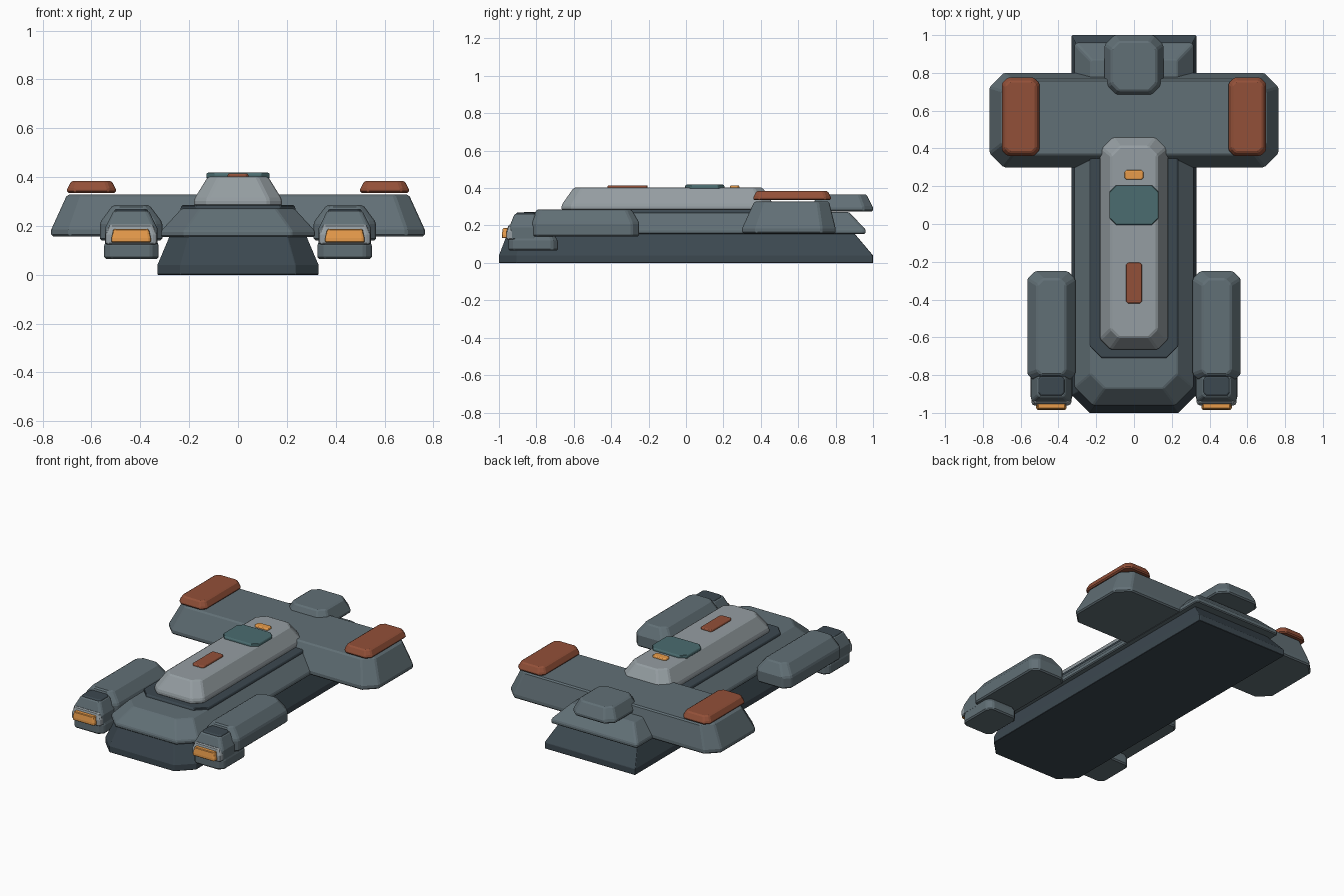
import bpy, bmesh

COLOURS = {
    "dark": (0.045, 0.065, 0.08, 1), "slate": (0.12, 0.16, 0.18, 1),
    "light": (0.30, 0.34, 0.36, 1), "rust": (0.29, 0.08, 0.04, 1),
    "orange": (0.80, 0.33, 0.07, 1), "teal": (0.07, 0.15, 0.16, 1),
}
MATS = {}
for key, col in COLOURS.items():
    MATS[key] = bpy.data.materials.new(key)
    MATS[key].diffuse_color = col


def outline(x0, x1, y0, y1, cf, cb):
    """Rectangle with front corners cut by cf and back corners cut by cb."""
    return [(x0 + cf, y0), (x1 - cf, y0), (x1, y0 + cf), (x1, y1 - cb),
            (x1 - cb, y1), (x0 + cb, y1), (x0, y1 - cb), (x0, y0 + cf)]


def slab(name, colour, x, y, z, inset=(0, 0, 0), cut=(0.02, 0.02), bevel=0.008):
    """Armour slab: straight rim z[0]..z[1], then a slope to z[2].
    inset = top inset at the sides, front and back."""
    sx, fy, by = inset
    bm = bmesh.new()
    base = outline(x[0], x[1], y[0], y[1], *cut)
    top = outline(x[0] + sx, x[1] - sx, y[0] + fy, y[1] - by,
                  cut[0] * 0.8, cut[1] * 0.8)
    rings = [[bm.verts.new((px, py, h)) for px, py in pts]
             for pts, h in ((base, z[0]), (base, z[1]), (top, z[2]))]
    bm.faces.new(rings[0][::-1])
    bm.faces.new(rings[2])
    for lo, hi in zip(rings, rings[1:]):
        for i in range(8):
            j = (i + 1) % 8
            bm.faces.new((lo[i], lo[j], hi[j], hi[i]))
    bmesh.ops.recalc_face_normals(bm, faces=bm.faces)
    mesh = bpy.data.meshes.new(name)
    bm.to_mesh(mesh)
    bm.free()
    mesh.materials.append(MATS[colour])
    obj = bpy.data.objects.new(name, mesh)
    bpy.context.collection.objects.link(obj)
    if bevel:
        mod = obj.modifiers.new("edge_bevel", 'BEVEL')
        mod.width, mod.segments = bevel, 1
        mod.limit_method = 'ANGLE'
    return obj


# Central hull stack
slab("lower_hull", "dark", (-0.33, 0.33), (-1, 1), (0, 0.04, 0.17),
     (0.055, 0.05, 0.11), (0.095, 0.004), 0.004)
slab("main_deck", "slate", (-0.315, 0.315), (-0.96, 0.96), (0.155, 0.18, 0.272),
     (0.085, 0.09, 0.09), (0.095, 0.01))
slab("deck_plate", "dark", (-0.235, 0.235), (-0.71, 0.40), (0.262, 0.275, 0.285),
     (0.006, 0.006, 0.006), (0.065, 0.03), 0.003)
slab("superstructure", "light", (-0.18, 0.18), (-0.665, 0.47), (0.28, 0.31, 0.402),
     (0.057, 0.065, 0.06), (0.055, 0.06))

# Cross wing and rear block
slab("cross_wing", "slate", (-0.765, 0.765), (0.30, 0.80), (0.157, 0.185, 0.328),
     (0.065, 0.065, 0.035), (0.075, 0.075))
slab("rear_block", "slate", (-0.155, 0.155), (0.67, 1.0), (0.275, 0.297, 0.367),
     (0.035, 0.035, 0.035), (0.05, 0.05))

# Panels on the superstructure roof
slab("roof_hatch", "teal", (-0.13, 0.13), (-0.005, 0.205), (0.397, 0.411, 0.418),
     (0.005, 0.005, 0.005), (0.035, 0.035), 0.002)
slab("roof_light", "orange", (-0.05, 0.05), (0.235, 0.285), (0.397, 0.41, 0.415),
     (0.004, 0.004, 0.004), (0.01, 0.01), 0.002)
slab("roof_stripe", "rust", (-0.042, 0.042), (-0.42, -0.205), (0.397, 0.41, 0.415),
     (0.004, 0.004, 0.004), (0.01, 0.01), 0.002)

# Mirrored side parts
for side, s in (("left", -1), ("right", 1)):
    def span(a, b):
        return (a, b) if s > 0 else (-b, -a)

    slab(f"{side}_wing_pad", "rust", span(0.50, 0.70), (0.36, 0.775),
         (0.335, 0.35, 0.385), (0.018, 0.018, 0.018), (0.03, 0.03))
    slab(f"{side}_pod", "slate", span(0.31, 0.565), (-0.825, -0.25),
         (0.14, 0.215, 0.285), (0.052, 0.025, 0.04), (0.03, 0.04))
    slab(f"{side}_pod_keel", "slate", span(0.325, 0.548), (-0.95, -0.685),
         (0.065, 0.12, 0.15), (0.01, 0.01, 0.02), (0.03, 0.03))
    slab(f"{side}_pod_nose", "slate", span(0.33, 0.545), (-0.945, -0.80),
         (0.125, 0.19, 0.262), (0.035, 0.028, 0.005), (0.015, 0.01))
    slab(f"{side}_nose_cap", "dark", span(0.368, 0.507), (-0.91, -0.805),
         (0.25, 0.262, 0.27), (0.006, 0.006, 0.006), (0.015, 0.015), 0.003)
    slab(f"{side}_lamp_frame", "light", span(0.332, 0.543), (-0.96, -0.90),
         (0.125, 0.165, 0.205), (0.015, 0.012, 0.005), (0.01, 0.01))
    slab(f"{side}_lamp", "orange", span(0.357, 0.518), (-0.985, -0.94),
         (0.132, 0.15, 0.187), (0.008, 0.006, 0.004), (0.008, 0.008), 0.004)
